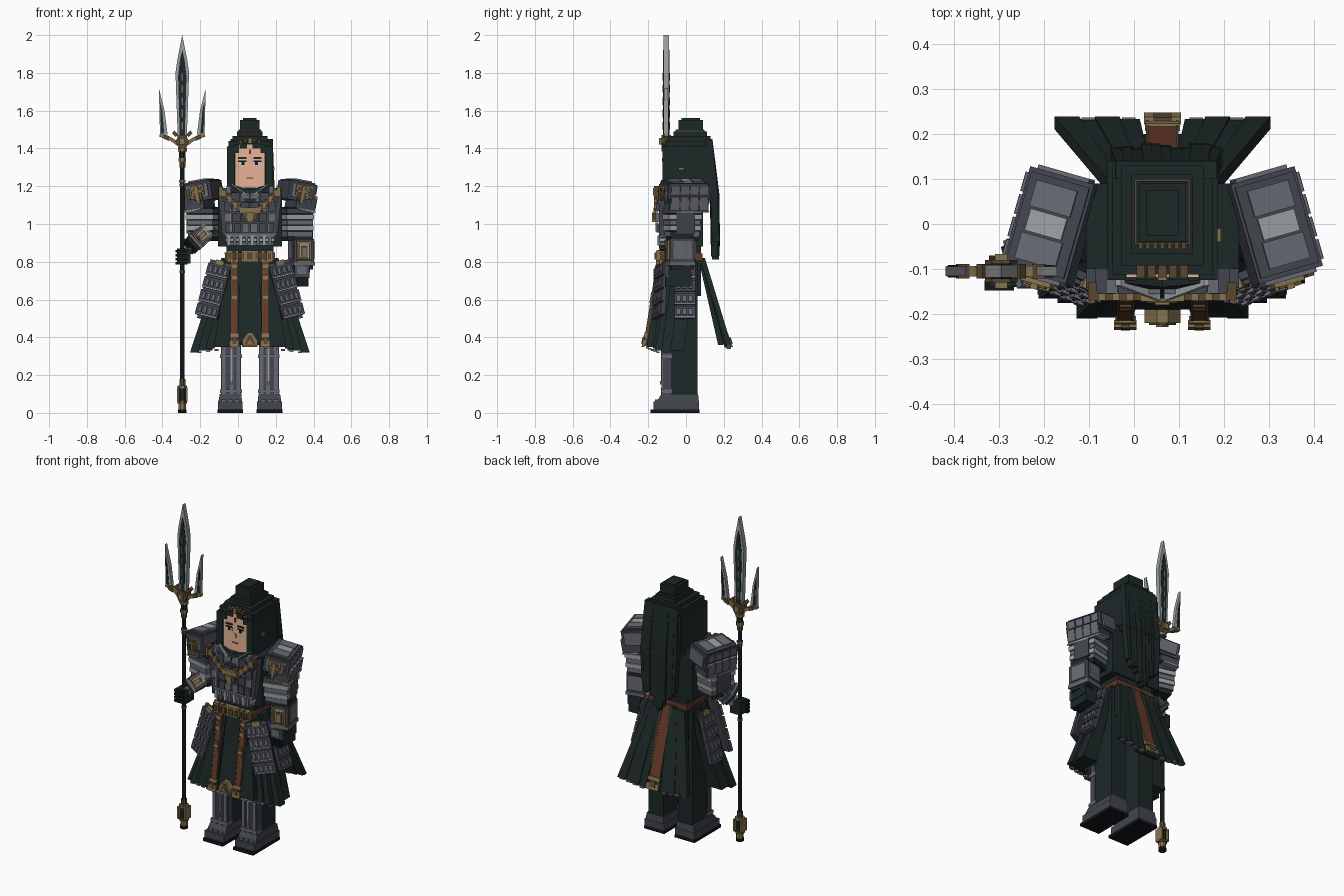
import bpy, bmesh, math, random
from mathutils import Matrix, Vector

random.seed(4)
CX = 0.063  # body centre line; the spear stands off to one side
COLS = {"dark_green": (.0118, .0212, .0206), "dark_steel": (.056, .060, .078), "steel": (.135, .143, .168),
        "light_steel": (.33, .35, .36), "gold": (.24, .172, .078), "dark_gold": (.10, .062, .029),
        "red_brown": (.13, .040, .022), "skin": (.86, .49, .33), "black": (.006, .008, .010),
        "pale_steel": (.55, .58, .58)}
for n, c in COLS.items():
    bpy.data.materials.new(n).diffuse_color = (*c, 1)
G, D, S, L, AU, DG, R, SK, K, P = range(10)
HEX = [(0, 3, 2, 1), (4, 5, 6, 7), (0, 1, 5, 4), (1, 2, 6, 5), (2, 3, 7, 6), (3, 0, 4, 7)]
BOTH = (1, -1)


class Part:
    """Collects blocks, slabs and prisms into one object."""
    def __init__(self):
        self.bm = bmesh.new()

    def hexa(self, col, pts):
        vs = [self.bm.verts.new(p) for p in pts]
        for f in HEX:
            self.bm.faces.new([vs[i] for i in f]).material_index = col

    def add(self, *boxes):
        """Boxes given as (colour, x0, x1, y0, y1, z0, z1)."""
        for col, x0, x1, y0, y1, z0, z1 in boxes:
            self.taper(col, (x0, x1, y0, y1, z0), (x0, x1, y0, y1, z1))

    def taper(self, col, bot, top):
        """Block between two level rectangles (x0, x1, y0, y1, z)."""
        self.hexa(col, [(x, y, z) for a, b, c, d, z in (bot, top) for x, y in ((a, c), (b, c), (b, d), (a, d))])

    def panel(self, col, top, bot, t):
        """Slanted slab; top and bot are (x0, x1, front y, z)."""
        self.taper(col, *[(a, b, y, y + t, z) for a, b, y, z in (bot, top)])

    def prism(self, col, outline, y0, y1):
        a, b = [[self.bm.verts.new((x, y, z)) for x, z in outline] for y in (y0, y1)]
        n = len(a)
        for f in [a, b[::-1]] + [(a[i], b[i], b[(i + 1) % n], a[(i + 1) % n]) for i in range(n)]:
            self.bm.faces.new(f).material_index = col

    def done(self, name, sides=(1,), m=Matrix()):
        for s in sides:
            bm = self.bm.copy()
            bm.transform(Matrix.Translation((CX, 0, 0)) @ Matrix.Diagonal((s, 1, 1, 1)) @ m)
            bmesh.ops.recalc_face_normals(bm, faces=bm.faces)
            me = bpy.data.meshes.new(name)
            for n in COLS:
                me.materials.append(bpy.data.materials[n])
            bm.to_mesh(me)
            pre = "" if len(sides) == 1 else ("left_" if s > 0 else "right_")
            bpy.context.collection.objects.link(bpy.data.objects.new(pre + name, me))


def place(x, y, z, rx=0, ry=0, rz=0):
    rot = [Matrix.Rotation(math.radians(a), 4, k) for a, k in ((rz, 'Z'), (ry, 'Y'), (rx, 'X'))]
    return Matrix.Translation((x, y, z)) @ rot[0] @ rot[1] @ rot[2]


# Legs, shin guards and boots
p = Part()
p.add((G, .05, .15, -.085, .06, .06, .80), (D, .047, .153, -.122, -.08, .08, .36), (L, .095, .101, -.133, -.12, .16, .34))
p.add(*[(S, x, x + .02, -.129, -.12, .10, .35) for x in (.052, .086, .128)])
p.add(*[(S, .043, .157, -.132, -.075, z, z + .02) for z in (.105, .29)])
p.add((AU, .092, .104, -.138, -.12, .15, .17))
p.done("leg", BOTH)
p = Part()
p.add((K, .036, .172, -.188, .072, 0, .018), (D, .038, .17, -.172, .07, .018, .06))
p.taper(D, (.042, .166, -.155, .068, .06), (.045, .16, -.13, .064, .10))
p.add(*[(S, .058 + i * .034, .082 + i * .034, -.165, -.14, .055, .072) for i in range(3)])
p.done("boot", BOTH)

# Robe body and breastplate
p = Part()
p.add((G, -.125, .125, -.11, .08, .62, .90), (G, -.17, .17, -.10, .09, .88, 1.19), (G, -.12, .12, -.10, .11, 1.16, 1.21))
p.done("robe_body")
p = Part()
p.taper(D, (0, .145, -.142, -.08, .94), (0, .17, -.142, -.08, 1.17))
for r, (z, w) in enumerate(((.955, .13), (1.01, .14), (1.065, .14), (1.12, .15))):
    p.add(*[(D if (i + r) % 3 else S, i * w / 3 + .004, (i + 1) * w / 3 - .002, -.156, -.13, z, z + .048) for i in range(3)])
p.add((D, .12, .15, -.155, -.09, 1.15, 1.19), (S, .10, .125, -.154, -.10, 1.08, 1.20), (L, .098, .102, -.162, -.15, .96, 1.08))
p.done("breastplate", BOTH)
p = Part()
for i in range(10):  # chain draped in a V
    x, z = .012 + i * .0155, 1.05 + .13 * (i / 9) ** 1.2
    p.add(((AU, DG)[i % 2], x - .010, x + .012, -.17, -.15, z - .017, z + .018))
p.add((AU, 0, .048, -.172, -.15, 1.06, 1.088), (DG, 0, .034, -.176, -.15, 1.025, 1.06), (AU, 0, .016, -.18, -.15, 1.01, 1.06),
      (DG, .145, .165, -.17, -.13, 1.14, 1.20), (AU, .15, .16, -.175, -.13, 1.15, 1.19))
p.done("chest_chain", BOTH)
p = Part()
p.hexa(G, [(0, -.165, 1.11), (.02, -.165, 1.11), (.02, -.08, 1.11), (0, -.08, 1.11),
           (0, -.14, 1.18), (.095, -.13, 1.21), (.095, -.02, 1.21), (0, -.02, 1.18)])
p.hexa(L, [(.004, -.17, 1.15), (.014, -.17, 1.15), (.014, -.14, 1.15), (.004, -.14, 1.15),
           (.092, -.137, 1.212), (.104, -.137, 1.212), (.104, -.12, 1.212), (.092, -.12, 1.212)])
p.done("collar", BOTH)

# Waist plates and belt
p = Part()
p.add(*[(c, -e, e, -.01 - e, .06, z, z + .02) for c, e, z in ((S, .125, .885), (L, .129, .907), (S, .133, .929))])
p.add(*[((L, S)[i % 2], -.12 + i * .031, -.102 + i * .031, -.15, -.13, .885, .938) for i in range(8)])
p.done("waist_plates")
p = Part()
p.add((R, -.132, .132, -.135, .088, .81, .845), (DG, -.134, .134, -.139, .05, .841, .85), (DG, -.134, .134, -.139, .05, .806, .813))
for x, w in ((-.105, .016), (-.07, .010), (-.035, .010), (0, .03), (.035, .010), (.07, .010), (.105, .016)):
    p.add((AU, x - w, x + w, -.16, -.13, .80, .86), (DG, x - w * .5, x + w * .5, -.167, -.15, .812, .848))
p.done("belt")

# Skirt panels, splayed outward with pleats
p = Part()
p.panel(G, (0, .05, -.13, .82), (0, .07, -.19, .37), .02)
p.panel(G, (.045, .095, -.135, .82), (.065, .15, -.208, .35), .02)
for i in range(4):
    a, b = .09 + i * .012, .145 + i * .042
    p.panel(G, (a, a + .025, -.13 + i * .022, .82), (b, b + .046, -.21 + i * .022 + .012 * (i % 2), .35 - i * .01), .05)
p.panel(G, (.12, .14, -.06, .82), (.20, .30, -.12, .33), .11)
p.add(*[((S, L)[i % 2], .075 + i * .045, .097 + i * .045, -.213 + i * .014, -.196 + i * .014, .34 - i * .006, .35 - i * .006)
        for i in range(5)])
p.done("front_skirt", BOTH)
p = Part()
for i in range(4):
    a, b, z = .02 + i * .025, .05 + i * .045, .345 + .006 * i
    p.panel(G, (a, a + .03, .075, .81), (b, b + .055, .205 + .006 * (i % 2), z), .028)
    p.add((S, b + .01, b + .04, .215, .237, z - .008, z + .005))
p.panel(G, (0, .06, .065, .82), (0, .075, .17, .36), .03)
p.done("back_skirt", BOTH)


# Hanging red ribbons with gold fittings
def ribbon(name, x, w, ytop, ybot, out, sides=(1,)):
    p = Part()

    def bit(col, ww, z1, z0, d, dx=0):
        p.panel(col, *[(x + dx - ww, x + dx + ww, ytop + (ybot - ytop) * (.82 - z) / .47 + d, z) for z in (z1, z0)], .016)
    bit(R, w, .82, .36, 0)
    for s in BOTH:
        bit(DG, .003, .82, .36, out * .002, s * w)
    for col, ww, z1, z0, d in ((AU, w + .006, .42, .40, 6), (AU, w + .008, .385, .35, 10), (DG, w * .6, .40, .365, 14)):
        bit(col, ww, z1, z0, out * d / 1000)
    if out < 0:
        for i, z in enumerate((.785, .755, .725, .64, .62, .60)):
            bit((AU, DG)[i % 2], w * .8, z, z - .018, -.006)
    p.done(name, sides)


ribbon("front_ribbon", .082, .017, -.15, -.225, -1, BOTH)
ribbon("back_ribbon", 0, .033, .082, .222, 1)
p = Part()
p.prism(AU, [(-.04, .355), (.04, .355), (.04, .385), (.012, .425), (-.012, .425), (-.04, .385)], -.22, -.19)
p.prism(DG, [(-.03, .362), (.03, .362), (.008, .41), (-.008, .41)], -.224, -.218)
p.prism(AU, [(-.014, .366), (.014, .366), (0, .39)], -.229, -.222)
p.done("skirt_clasp")


# Hip armour of overlapping lames
def tasset(name, m, w, n):
    p = Part()
    p.add((D, -w, w, -.006, .012, -.15, .15), (AU, -w * .4, w * .4, -.022, 0, .13, .155))
    for z in (.13, .057, -.016, -.089):
        p.add((D, -w - .004, w + .004, -.016, 0, z - .062, z), (L, -w, w, -.019, -.01, z - .06, z - .056))
        p.add(*[(S, x, x + 2 * w / n - .014, -.024, -.01, z - .047, z - .012)
                for x in [-w + .006 + i * (2 * w - .006) / n for i in range(n)]])
    p.done(name, BOTH, m)


tasset("front_tasset", place(.19, -.135, .655, -8, -13, 22), .06, 4)
tasset("side_tasset", place(.225, -.005, .645, -15, 0, 90), .052, 3)

# Shoulder armour
p = Part()
p.add((D, -.075, .075, -.115, .115, -.045, .055), (D, -.068, .068, -.105, .105, .055, .062),
      (S, -.045, .05, -.09, -.03, .062, .070), (L, -.04, .045, -.025, .025, .062, .070), (S, -.045, .05, .03, .09, .062, .070),
      (D, -.02, .088, -.108, .108, -.085, -.02), (L, 0, .094, -.111, .111, -.09, -.083),
      (S, -.06, .06, -.124, -.11, -.03, .045), (S, -.06, .06, .11, .124, -.03, .045))
for y in (-.10, -.048, .004, .056):
    p.add((S, .07, .092, y, y + .045, -.075, -.005), (S, .07, .082, y, y + .045, .005, .048))
p.add((AU, -.04, .03, -.134, -.12, -.015, .04), (DG, -.028, .018, -.139, -.13, -.04, .028),
      (AU, -.012, .004, -.145, -.13, -.06, .035), (AU, -.035, .025, -.142, -.13, 0, .010), (DG, .04, .055, -.13, -.12, -.03, .03))
p.done("pauldron", BOTH, place(.245, -.005, 1.165, 0, 10, 16))

# Upper arms with banded plates
p = Part()
p.add((G, -.065, .06, -.07, .07, -.10, .08), (D, .065, .08, -.05, .05, -.06, .06))
for i, c in enumerate((S, L, S, L, D)):
    e = .004 * (i % 2) + .002 * i
    p.add((c, -.066 - e, .066 + e, -.08 - e, .078 + e, -.075 + i * .03, -.049 + i * .03))
p.done("upper_arm", BOTH, place(.245, -.02, 1.01, 0, 0, 14))


# Forearms, built pointing down from the elbow
def forearm(name, side, m, n=.15):
    p = Part()
    p.add((G, -.05, .05, -.06, .06, -n - .02, .03), (D, -.054, .054, -.068, .066, -n + .02, -.01),
          (S, -.045, .045, .066, .074, -n + .035, -.02), (L, -.026, .026, -.073, -.06, -n + .04, -.028),
          (S, -.058, .058, -.072, .07, -n, -n + .02), (DG, -.018, .018, -.077, -.06, -n * .78, -n * .3),
          (AU, -.010, .010, -.081, -.06, -n * .7, -n * .38))
    for s in BOTH:
        x, z = s * .058, -n / 2 - .002 + s * .05
        p.add((S, x - .003, x + .003, -.05, .05, -n + .035, -.02), (AU, s * .034 - .005, s * .034 + .005, -.078, -.06, -n + .03, -.015),
              (AU, -.04, .04, -.078, -.06, z - .005, z + .005))
    p.done(name, (side,), m)


forearm("left_forearm", 1, place(.272, -.03, .93, 0, 0, 12))
forearm("right_forearm", -1, place(.225, -.045, .965, -22, -48, 0) @ Matrix.Scale(.8, 4))
p = Part()
p.taper(G, (.232, .315, -.10, .03, .715), (.226, .32, -.09, .025, .79))
p.add((G, .24, .31, -.105, .03, .67, .72), (D, .236, .316, -.108, -.09, .72, .78), (S, .25, .30, -.113, -.10, .735, .775))
p.add(*[(K, .243 + i * .017, .256 + i * .017, -.11, -.06, .67 + .005 * (i % 2), .72) for i in range(4)])
p.done("left_hand")
p = Part()
p.add((G, -.385, -.315, -.14, -.07, .79, .87), (S, -.345, -.31, -.13, -.06, .84, .875))
p.add(*[(K, -.395, -.33, -.148, -.125, .785 + i * .021, .80 + i * .021) for i in range(4)])
p.done("right_hand")

# Head and painted face
p = Part()
p.add((SK, -.08, .08, -.118, .06, 1.19, 1.42), (SK, -.008, .008, -.124, -.11, 1.275, 1.30),
      (R, -.018, .018, -.121, -.11, 1.24, 1.245), (R, -.005, .005, -.122, -.11, 1.37, 1.395))
for s in BOTH:
    a, b = sorted((s * .018, s * .062))
    p.add((G, a, b, -.123, -.11, 1.345, 1.355), (P, a, b, -.121, -.11, 1.312, 1.330), (K, a, b, -.122, -.11, 1.329, 1.336),
          (K, s * .036 - .008, s * .036 + .008, -.1225, -.11, 1.312, 1.332))
p.done("head")

# Hair: stepped cap, side locks, long back strands and top knot
p = Part()
p.add((G, -.122, .122, -.06, .14, 1.19, 1.41), (G, -.112, .112, -.112, .14, 1.405, 1.44), (G, -.092, .092, -.092, .13, 1.44, 1.465),
      (G, -.068, .068, -.065, .11, 1.465, 1.49))
for s in BOTH:
    for c, x, w, y0, y1, z0, z1 in ((G, .102, .020, -.124, 0, 1.20, 1.41), (G, .07, .013, -.125, -.09, 1.375, 1.42),
                                    (G, .035, .02, -.124, -.09, 1.40, 1.43)):
        p.add((c, s * x - w, s * x + w, y0, y1, z0, z1))
p.add((AU, .12, .13, -.04, -.01, 1.285, 1.30))
for i in range(11):
    x, k, y = -.115 + i * .0225, 1 - .12 * abs(i - 5) / 5, .125 + random.uniform(0, .014)
    low = .80 + .025 * abs(i - 5) + random.uniform(0, .04)
    p.panel(G, (x * .9, x * .9 + .022, .10, 1.45), (x, x + .022, y, 1.15), .04)
    p.panel(G, (x, x + .0235, y, 1.16), (x * k, x * k + .021, y + .005, low), .038)
p.done("hair")
p = Part()
p.add((G, -.052, .052, -.04, .09, 1.48, 1.55), (G, -.036, .036, -.025, .075, 1.55, 1.56),
      (DG, -.062, .062, -.045, .10, 1.482, 1.494), (G, -.058, .058, -.042, .096, 1.494, 1.500), (AU, -.010, .010, -.126, -.10, 1.425, 1.455))
p.add(*[(DG, i * .024 - .009, i * .024 + .009, -.12, -.08, 1.443 - abs(i) * .008, 1.456 - abs(i) * .006) for i in range(-2, 3)])
p.add(*[(DG, i * .016 - .005, i * .016 + .005, -.055, -.04, 1.47, 1.50) for i in range(-3, 4)])
p.done("top_knot")

# Three-pronged spear
SP = Matrix.Translation((-.358, -.105, 0))
p = Part()
for col, r, a, b in ((G, .0115, 0, 1.42), (K, .022, 0, .018), (AU, .020, .018, .05), (DG, .026, .05, .065), (G, .020, .065, .13),
                     (AU, .026, .13, .145), (DG, .016, .145, .18), (DG, .014, .74, .755), (DG, .014, 1.20, 1.215), (AU, .017, 1.22, 1.232),
                     (DG, .016, 1.30, 1.33), (AU, .021, 1.33, 1.35), (G, .017, 1.35, 1.39), (AU, .024, 1.385, 1.405)):
    ring = [(r * 1.08 * math.cos(math.pi * (i + .5) / 4), r * 1.08 * math.sin(math.pi * (i + .5) / 4)) for i in range(8)]
    lo, hi = [[p.bm.verts.new((x, y, z)) for x, y in ring] for z in (a, b)]
    for f in [lo, hi] + [(lo[i - 1], lo[i], hi[i], hi[i - 1]) for i in range(8)]:
        p.bm.faces.new(f).material_index = col
p.add(*[(AU, x - .005, x + .005, -.028, .028, .06, .135) for x in (-.022, .022)])
p.done("spear_shaft", (1,), SP)
p = Part()
p.prism(DG, [(-.016, 1.40), (.016, 1.40), (.036, 1.435), (.02, 1.47), (-.02, 1.47), (-.036, 1.435)], -.025, .025)
p.add((AU, -.014, .014, -.038, .038, 1.42, 1.455))
for s in BOTH:  # curled arms
    for col, t, pts in ((AU, .012, [(.02, 1.41), (.07, 1.445), (.122, 1.462), (.118, 1.478), (.06, 1.46), (.02, 1.435)]),
                        (DG, .016, [(.035, 1.46), (.055, 1.48), (.042, 1.495), (.02, 1.472)]),
                        (DG, .016, [(.07, 1.44), (.10, 1.452), (.10, 1.475), (.07, 1.465)])):
        p.prism(col, [(s * x, z) for x, z in pts], -t, t)
p.done("spear_crosspiece", (1,), SP)
p = Part()
for col, t, pts in ((L, .014, [(.024, 1.46), (.036, 1.80), (.026, 1.87), (0, 2.0)]),
                    (G, .017, [(.013, 1.46), (.022, 1.78), (.012, 1.87), (0, 1.92)])):
    p.prism(col, pts + [(-x, z) for x, z in pts[2::-1]], -t, t)
p.add(*[(S, -.003, .003, -.019, .019, 1.50 + i * .065, 1.54 + i * .065) for i in range(5)])
for s in BOTH:
    for col, t, pts in ((L, .011, [(.078, 1.475), (.118, 1.475), (.124, 1.72), (.094, 1.60)]),
                        (G, .014, [(.096, 1.48), (.112, 1.48), (.118, 1.65), (.106, 1.60)])):
        p.prism(col, [(s * x, z) for x, z in pts], -t, t)
p.done("spear_blades", (1,), SP)
